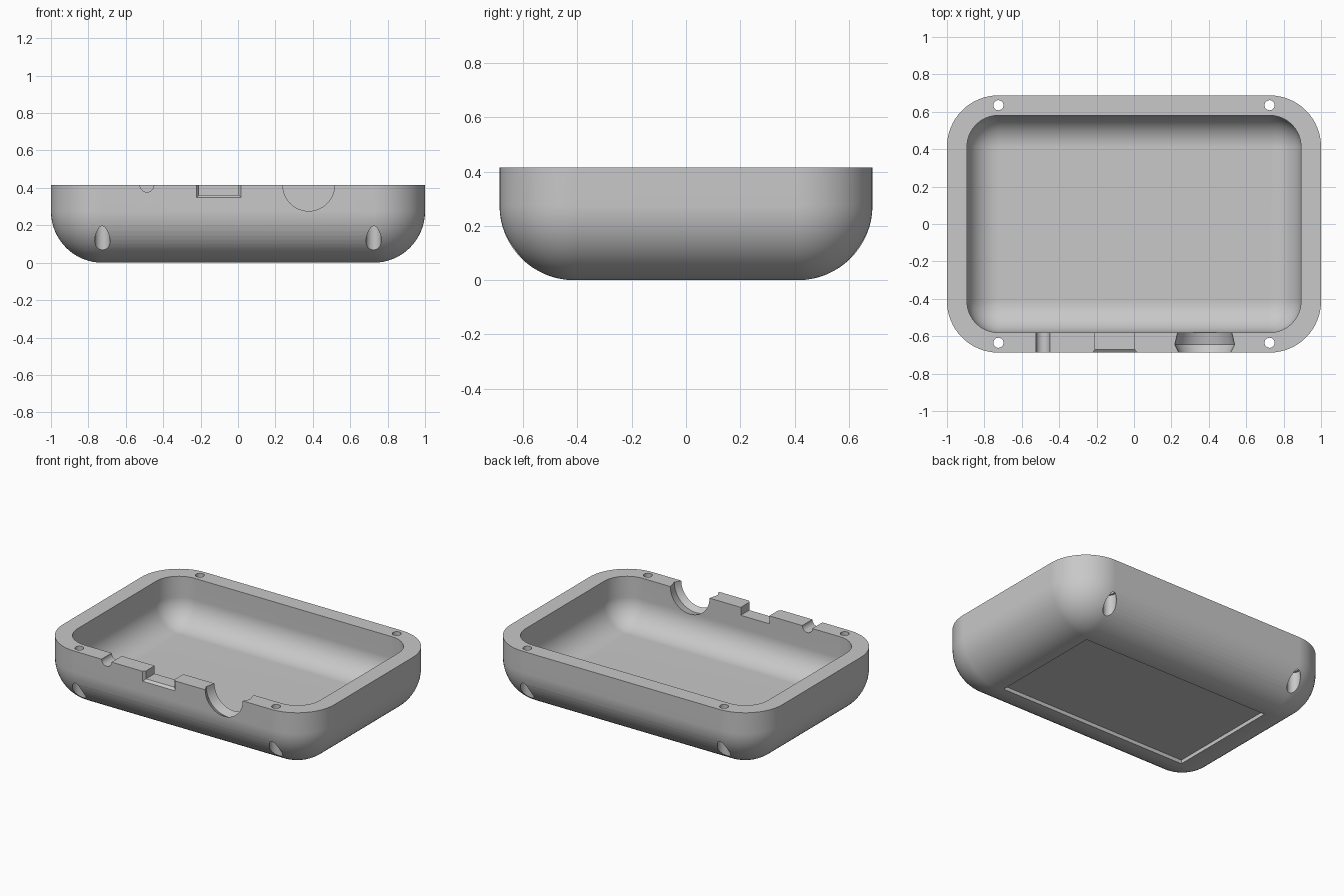
import bpy, bmesh
from math import sin, cos, pi, radians

cube = bpy.data.objects.get("Cube")
if cube:
    bpy.data.objects.remove(cube, do_unlink=True)

TOP = 0.415                      # rim height
HX, HY = 1.0, 0.6875             # outer half sizes
R, WALL = 0.275, 0.107           # outer rounding, wall thickness
CX, CY = HX - R, HY - R          # centres of the corner rounding
N = 16                           # segments per quarter circle

grey = bpy.data.materials.new("light grey plastic")
grey.use_nodes = True
colour = (0.58, 0.58, 0.58, 1)
grey.diffuse_color = colour
grey.node_tree.nodes["Principled BSDF"].inputs["Base Color"].default_value = colour


def loft(name, rings):
    """Skin a stack of equal-length rings and cap both ends."""
    bm = bmesh.new()
    rows = [[bm.verts.new(p) for p in ring] for ring in rings]
    for a, b in zip(rows, rows[1:]):
        for i in range(len(a)):
            j = (i + 1) % len(a)
            bm.faces.new((a[i], a[j], b[j], b[i]))
    bm.faces.new(rows[0])
    bm.faces.new(rows[-1])
    bmesh.ops.remove_doubles(bm, verts=bm.verts, dist=1e-5)
    bmesh.ops.recalc_face_normals(bm, faces=bm.faces)
    mesh = bpy.data.meshes.new(name)
    bm.to_mesh(mesh)
    bm.free()
    mesh.materials.append(grey)
    obj = bpy.data.objects.new(name, mesh)
    bpy.context.collection.objects.link(obj)
    return obj


def rounded_ring(r, z):
    pts = []
    for q, (sx, sy) in enumerate([(1, 1), (-1, 1), (-1, -1), (1, -1)]):
        for k in range(N + 1):
            a = (q + k / N) * pi / 2
            pts.append((sx * CX + r * cos(a), sy * CY + r * sin(a), z))
    return pts


def tub(name, r, floor, top):
    """Rounded box with ball corners at the bottom and a flat top."""
    rings = []
    for k in range(N + 1):
        a = k / N * pi / 2
        rings.append(rounded_ring(r * sin(a), floor + r - r * cos(a)))
    rings.append(rounded_ring(r, top))
    return loft(name, rings)


def box_ring(x0, x1, z0, y):
    return [(x0, y, z0), (x1, y, z0), (x1, y, 0.6), (x0, y, 0.6)]


def round_ring(x, y, r, z):
    return [(x + r * cos(i * pi / 16), y + r * sin(i * pi / 16), z) for i in range(32)]


def port_ring(x, r, y):
    return [(x + r * cos(i * pi / 24), y, TOP + r * sin(i * pi / 24)) for i in range(48)]


# Outer body
body = tub("enclosure_base", R, 0, TOP)

# Hollow interior
cutters = [tub("cavity_cutter", R - WALL, WALL, 0.6)]

# Shallow label recess underneath
cutters.append(loft("recess_cutter", [
    [(-0.7, -0.39, z), (0.7, -0.39, z), (0.7, 0.39, z), (-0.7, 0.39, z)]
    for z in (-0.1, 0.025)]))

# Screw holes with counterbores from below
for sx in (-1, 1):
    for sy in (-1, 1):
        x, y = sx * 0.725, sy * 0.635
        rows = [(0.041, -0.1), (0.041, 0.215), (0.027, 0.215), (0.027, 0.6)]
        cutters.append(loft("screw_cutter", [round_ring(x, y, r, z) for r, z in rows]))

# Front openings: cable notch, flared socket slot, round port with inner groove
INNER = -HY + WALL + 0.03
cutters.append(loft("notch_cutter", [port_ring(-0.487, 0.037, y) for y in (-0.8, INNER)]))
cutters.append(loft("slot_cutter", [
    box_ring(-0.225, 0.02, 0.345, -HY - 0.005),
    box_ring(-0.208, 0.003, 0.362, -HY + 0.017),
    box_ring(-0.208, 0.003, 0.362, INNER)]))
cutters.append(loft("port_cutter", [port_ring(0.378, r, y) for r, y in (
    (0.136, -HY - 0.005), (0.16, -0.645), (0.145, -HY + WALL), (0.139, INNER))]))

bpy.ops.object.select_all(action="DESELECT")
body.select_set(True)
bpy.context.view_layer.objects.active = body
for cutter in cutters:
    cutter.hide_render = True
    mod = body.modifiers.new("cut", "BOOLEAN")
    mod.operation, mod.solver, mod.object = "DIFFERENCE", "EXACT", cutter
    bpy.ops.object.modifier_apply(modifier=mod.name)
    bpy.data.objects.remove(cutter, do_unlink=True)

# Smooth rounding with crisp edges
bpy.ops.object.shade_smooth_by_angle(angle=radians(25))
weighted = body.modifiers.new("even shading", "WEIGHTED_NORMAL")
weighted.keep_sharp = True
